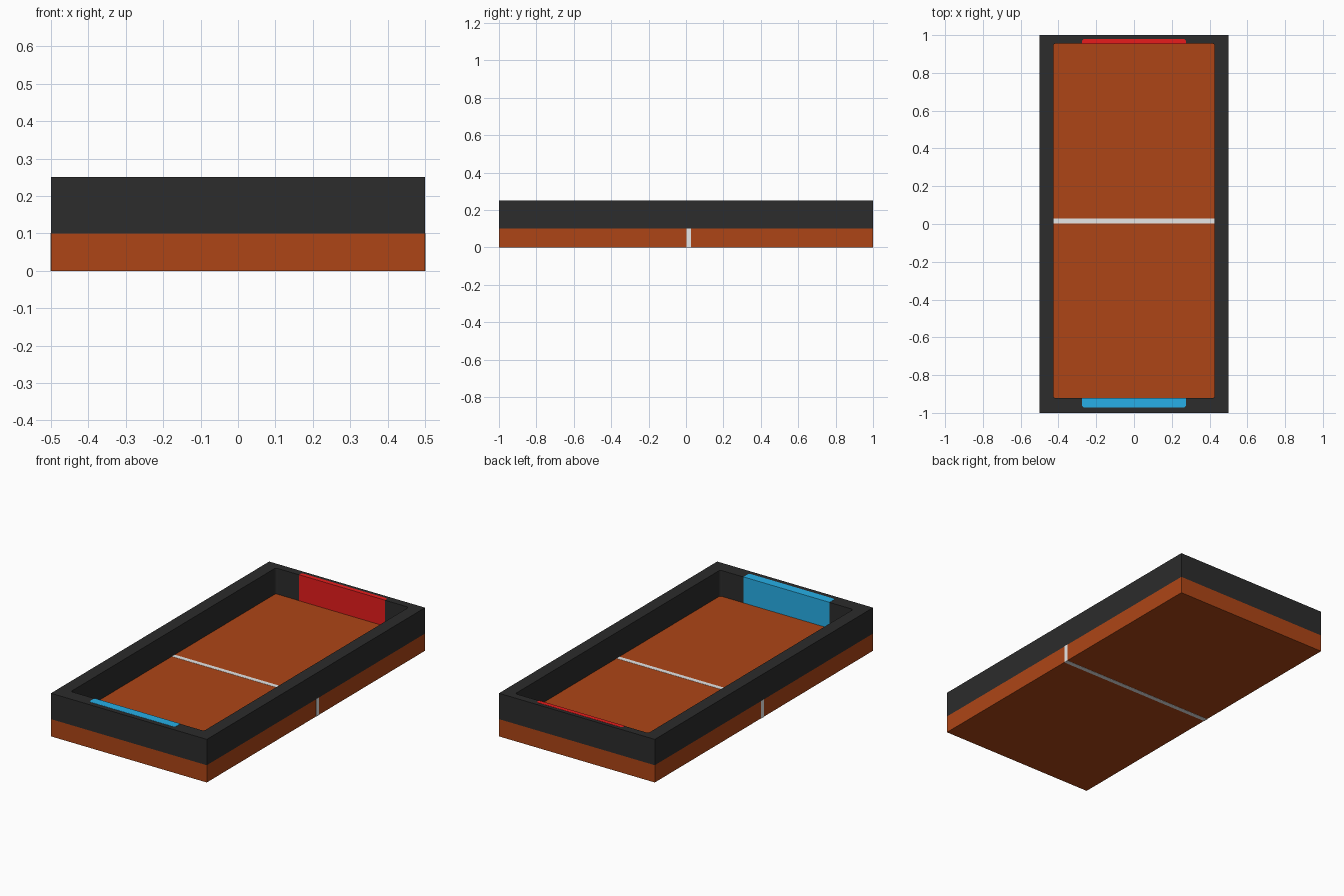
import bpy, bmesh, math

cube = bpy.data.objects.get("Cube")
if cube:
    bpy.data.objects.remove(cube, do_unlink=True)


def material(name, rgb):
    m = bpy.data.materials.new(name)
    m.use_nodes = True
    m.diffuse_color = (*rgb, 1)
    m.node_tree.nodes["Principled BSDF"].inputs["Base Color"].default_value = (*rgb, 1)
    return m


ORANGE = material("burnt orange", (0.42, 0.06, 0.008))
BLACK = material("charcoal", (0.025, 0.025, 0.025))
WHITE = material("white", (0.8, 0.8, 0.8))
RED = material("red", (0.8, 0.012, 0.012))
BLUE = material("blue", (0.02, 0.43, 0.8))


def rounded_rect(x0, x1, y0, y1, r, steps=3):
    """Outline of a rectangle with rounded corners (square when r is 0)."""
    if r == 0:
        return [(x0, y0), (x1, y0), (x1, y1), (x0, y1)]
    pts = []
    corners = [(x0 + r, y0 + r), (x1 - r, y0 + r), (x1 - r, y1 - r), (x0 + r, y1 - r)]
    for i, (cx, cy) in enumerate(corners):
        for s in range(steps + 1):
            a = math.pi + (i + s / steps) * math.pi / 2
            pts.append((cx + r * math.cos(a), cy + r * math.sin(a)))
    return pts


def prism(name, outlines, z0, z1, mat):
    """Extrude one outline, or an outline with a hole, from z0 to z1."""
    bm = bmesh.new()
    edges = []
    for pts in outlines:
        vs = [bm.verts.new((x, y, z0)) for x, y in pts]
        edges += [bm.edges.new((vs[i - 1], vs[i])) for i in range(len(vs))]
    bmesh.ops.triangle_fill(bm, edges=edges, use_beauty=True)
    ext = bmesh.ops.extrude_face_region(bm, geom=bm.faces[:], use_keep_orig=True)
    top = [g for g in ext["geom"] if isinstance(g, bmesh.types.BMVert)]
    bmesh.ops.translate(bm, verts=top, vec=(0, 0, z1 - z0))
    bmesh.ops.recalc_face_normals(bm, faces=bm.faces[:])
    bmesh.ops.dissolve_limit(bm, angle_limit=0.01, verts=bm.verts[:], edges=bm.edges[:])
    me = bpy.data.meshes.new(name)
    bm.to_mesh(me)
    bm.free()
    me.materials.append(mat)
    ob = bpy.data.objects.new(name, me)
    bpy.context.collection.objects.link(ob)
    return ob


# Playing field slab and the raised wall around it
X, Y0, Y1, H = 0.427, -0.922, 0.955, 0.25
prism("field_base", [rounded_rect(-0.5, 0.5, -1, 1, 0)], 0, 0.1, ORANGE)
prism("rim_wall", [rounded_rect(-0.5, 0.5, -1, 1, 0),
                   rounded_rect(-X, X, Y0, Y1, 0.012)], 0.1, H, BLACK)

# Centre line wrapping the slab
prism("centre_line", [rounded_rect(-0.501, 0.501, 0.002, 0.028, 0)], -0.001, 0.101, WHITE)

# Goals set into the end walls, chamfered at their outer corners
for name, inner, outer, mat in (("front_goal", Y0, -0.972, BLUE), ("back_goal", Y1, 0.979, RED)):
    d = math.copysign(1, outer)
    w, c = 0.276, 0.01
    outline = [(-w, inner - d * 0.001), (w, inner - d * 0.001), (w, outer - d * c),
               (w - c, outer), (c - w, outer), (-w, outer - d * c)]
    prism(name, [outline], 0.1, H + 0.001, mat)
